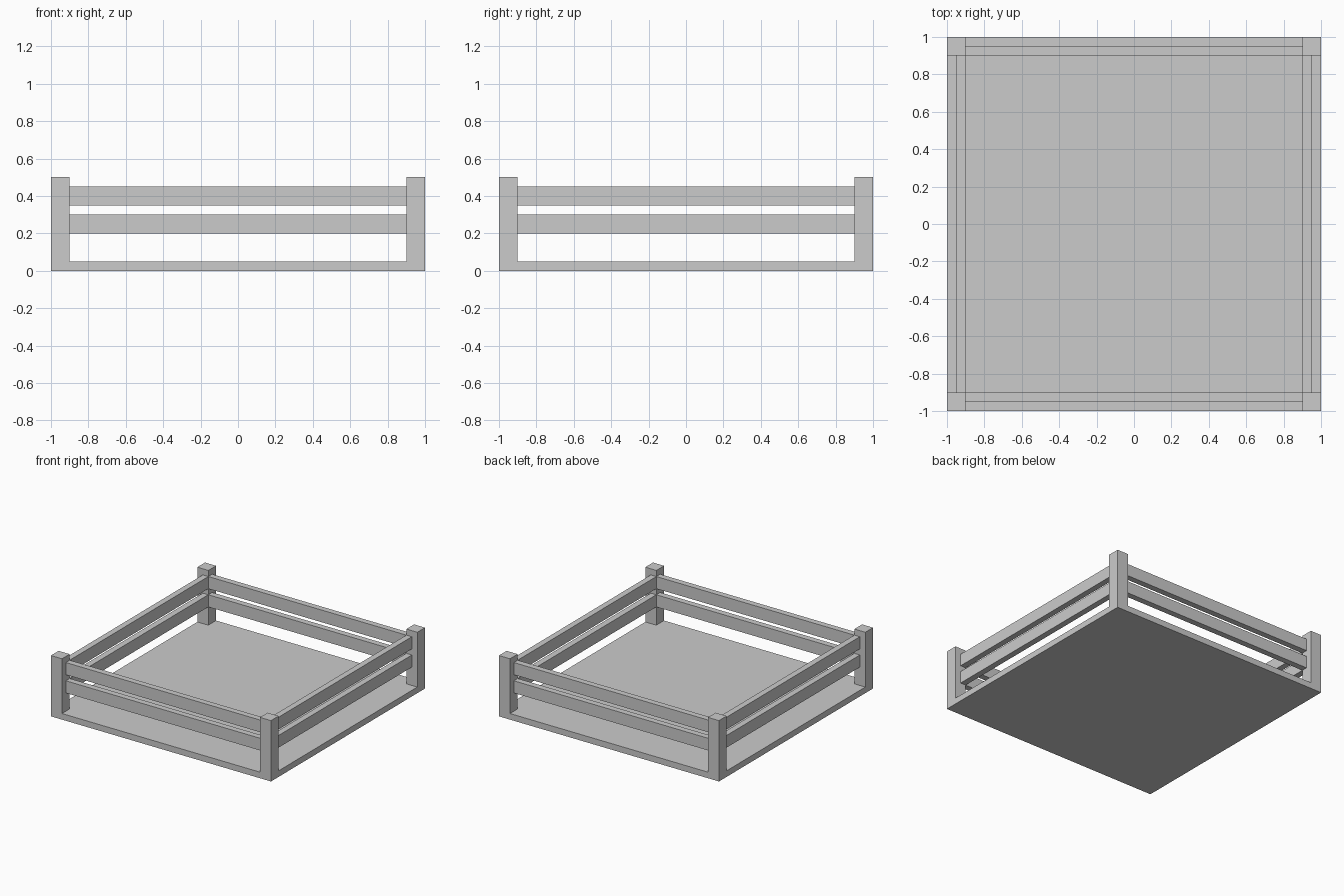
import bpy
from math import pi
from mathutils import Matrix

if "Cube" in bpy.data.objects:
    bpy.data.objects.remove(bpy.data.objects["Cube"])


def box(name, lo, hi, turn=0.0):
    """Axis-aligned box between two corners, turned about the world z axis."""
    size = [b - a for a, b in zip(lo, hi)]
    mid = [(a + b) / 2 for a, b in zip(lo, hi)]
    bpy.ops.mesh.primitive_cube_add(size=1)
    ob = bpy.context.object
    ob.name = ob.data.name = name
    ob.data.transform(Matrix.Rotation(turn, 4, 'Z')
                      @ Matrix.Translation(mid)
                      @ Matrix.Diagonal((*size, 1)))
    return ob


HALF, POST, FLOOR = 1.0, 0.1, 0.05
INNER = HALF - POST

# Floor slab
box("floor", (-HALF, -HALF, 0), (HALF, HALF, FLOOR))

# Each side: one corner post and two rails flush with the posts' inner faces
for i, side in enumerate(("front", "right", "back", "left")):
    turn = i * pi / 2
    box(f"{side}_corner_post", (-HALF, -HALF, FLOOR), (-INNER, -INNER, 0.5), turn)
    for level, z in (("lower", 0.2), ("upper", 0.35)):
        box(f"{side}_{level}_rail", (-INNER, -INNER - 0.05, z),
            (INNER, -INNER, z + 0.1), turn)
